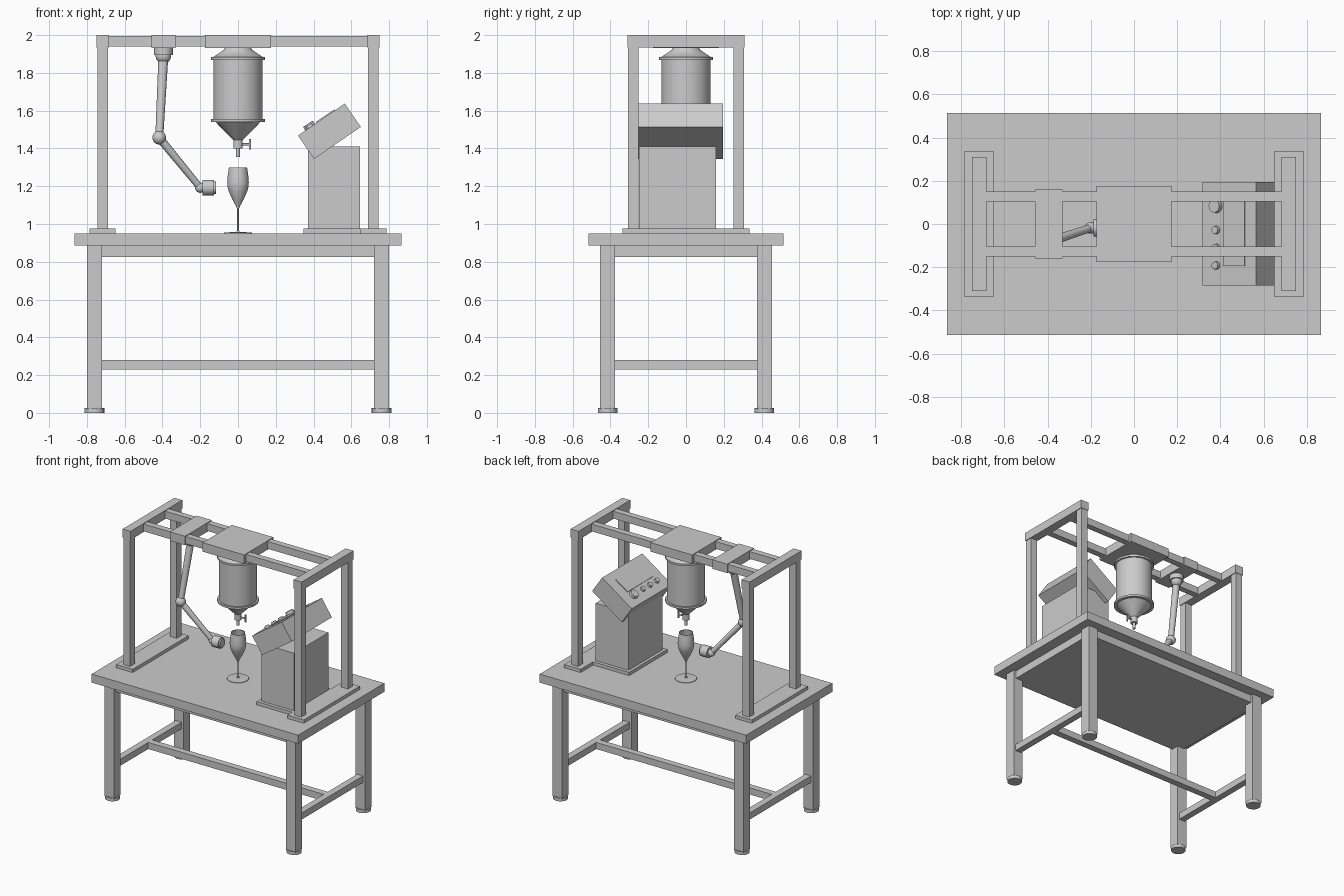
import bpy, bmesh, math
from mathutils import Matrix, Vector

if "Cube" in bpy.data.objects:
    bpy.data.objects.remove(bpy.data.objects["Cube"])


def finish(name, bm, smooth=False, matrix=None):
    bmesh.ops.remove_doubles(bm, verts=bm.verts, dist=1e-5)
    bmesh.ops.recalc_face_normals(bm, faces=bm.faces)
    if matrix is not None:
        bmesh.ops.transform(bm, matrix=matrix, verts=bm.verts)
    me = bpy.data.meshes.new(name)
    bm.to_mesh(me)
    bm.free()
    ob = bpy.data.objects.new(name, me)
    bpy.context.collection.objects.link(ob)
    if smooth:
        bpy.ops.object.select_all(action='DESELECT')
        ob.select_set(True)
        bpy.context.view_layer.objects.active = ob
        bpy.ops.object.shade_smooth_by_angle(angle=math.radians(35))
    return ob


def box(name, x, y, z, matrix=None):
    """Box from (min, max) ranges."""
    bm = bmesh.new()
    bmesh.ops.create_cube(bm, size=1)
    for v in bm.verts:
        v.co = [r[0] + (c + 0.5) * (r[1] - r[0]) for c, r in zip(v.co, (x, y, z))]
    return finish(name, bm, matrix=matrix)


def lathe(name, profile, matrix=None, seg=32):
    """Revolve (radius, z) points around z."""
    bm = bmesh.new()
    vs = [bm.verts.new((r, 0, z)) for r, z in profile]
    es = [bm.edges.new(p) for p in zip(vs, vs[1:])]
    bmesh.ops.spin(bm, geom=vs + es, cent=(0, 0, 0), axis=(0, 0, 1),
                   angle=math.tau, steps=seg, use_duplicate=False)
    return finish(name, bm, True, matrix)


def rod(name, a, b, r1, r2=None, seg=24):
    a, b = Vector(a), Vector(b)
    d = b - a
    m = Matrix.Translation(a) @ d.to_track_quat('Z', 'Y').to_matrix().to_4x4()
    r2 = r1 if r2 is None else r2
    return lathe(name, [(0, 0), (r1, 0), (r2, d.length), (0, d.length)], m, seg)


def ball(name, c, r):
    bm = bmesh.new()
    bmesh.ops.create_uvsphere(bm, u_segments=24, v_segments=14, radius=r)
    return finish(name, bm, True, Matrix.Translation(c))


def around(c, w):
    return (c - w / 2, c + w / 2)


# Table
box("table_top", (-0.865, 0.865), (-0.515, 0.515), (0.885, 0.95))
box("table_apron", (-0.78, 0.78), (-0.435, 0.435), (0.825, 0.885))
for sx in (-1, 1):
    for sy in (-1, 1):
        box("table_leg", around(sx * 0.76, 0.08), around(sy * 0.415, 0.08), (0.02, 0.885))
        rod("table_foot", (sx * 0.76, sy * 0.415, 0), (sx * 0.76, sy * 0.415, 0.025), 0.052)
    box("side_stretcher", around(sx * 0.76, 0.05), (-0.376, 0.376), (0.23, 0.28))
box("long_stretcher", (-0.736, 0.736), (-0.025, 0.025), (0.23, 0.28))

# Gantry frame
for sx in (-1, 1):
    box("gantry_base", around(sx * 0.717, 0.138), (-0.335, 0.335), (0.95, 0.975))
    box("gantry_end_beam", around(sx * 0.717, 0.066), (-0.31, 0.31), (1.935, 2.0))
    for sy in (-1, 1):
        box("gantry_post", around(sx * 0.717, 0.056), around(sy * 0.279, 0.056), (0.975, 1.935))
for sy in (-1, 1):
    box("gantry_rail", (-0.686, 0.686), around(sy * 0.128, 0.047), (1.94, 1.995))
box("hopper_carriage", (-0.174, 0.174), (-0.175, 0.175), (1.932, 2.0))
box("arm_carriage", (-0.458, -0.332), (-0.16, 0.16), (1.932, 2.0))

# Hopper with flanges, cone and valve
lathe("hopper", [(0, 1.934), (0.07, 1.934), (0.075, 1.922), (0.132, 1.883),
                 (0.143, 1.883), (0.143, 1.868), (0.13, 1.868), (0.13, 1.556),
                 (0.143, 1.556), (0.143, 1.541), (0.12, 1.541), (0.022, 1.442), (0, 1.442)], seg=40)
rod("valve_body", (0, 0, 1.40), (0, 0, 1.445), 0.025)
rod("nozzle", (0, 0, 1.355), (0, 0, 1.402), 0.01)
rod("valve_stem", (0.015, 0, 1.422), (0.065, 0, 1.422), 0.006)
rod("valve_handle", (0.063, 0, 1.395), (0.063, 0, 1.45), 0.006)

# Goblet: thin-walled bowl, stem and foot
lathe("goblet", [(0, 0.951), (0.075, 0.951), (0.074, 0.955), (0.01, 0.958), (0.0045, 0.965),
                 (0.0045, 1.08), (0.012, 1.097), (0.03, 1.13), (0.049, 1.172), (0.056, 1.2),
                 (0.057, 1.22), (0.054, 1.26), (0.048, 1.30), (0.044, 1.30), (0.05, 1.26),
                 (0.053, 1.22), (0.051, 1.198), (0.044, 1.174), (0.026, 1.134), (0, 1.105)])

# Jointed inspection arm
shoulder, elbow, wrist = (-0.395, 0, 1.89), (-0.417, -0.09, 1.457), (-0.2, -0.018, 1.192)
rod("arm_mount", (-0.395, 0, 1.895), (-0.395, 0, 1.935), 0.05)
ball("shoulder_joint", shoulder, 0.041)
rod("upper_arm", shoulder, elbow, 0.026, 0.021)
ball("elbow_joint", elbow, 0.036)
rod("lower_arm", elbow, wrist, 0.022, 0.018)
ball("wrist_joint", wrist, 0.027)
rod("sensor_head", (-0.187, -0.018, 1.192), (-0.127, -0.018, 1.192), 0.041)
rod("sensor_lens", (-0.128, -0.018, 1.192), (-0.117, -0.018, 1.192), 0.032)

# Control pedestal and tilted console
box("pedestal_base", (0.348, 0.668), (-0.275, 0.185), (0.95, 0.975))
box("pedestal", (0.37, 0.645), (-0.25, 0.16), (0.975, 1.41))
M = Matrix.Translation((0.484, -0.045, 1.491)) @ Matrix.Rotation(math.radians(-34.3), 4, 'Y')
box("console", (-0.15, 0.15), (-0.24, 0.24), (-0.075, 0.075), M)
box("console_screen", (-0.032, 0.088), (-0.15, 0.155), (0.07, 0.081), M)
for y, r, h in ((0.128, 0.032, 0.022), (0.017, 0.019, 0.016), (-0.065, 0.019, 0.016), (-0.147, 0.019, 0.016)):
    rod("console_knob", M @ Vector((-0.072, y, 0.072)), M @ Vector((-0.072, y, 0.075 + h)), r, r * 0.92)
